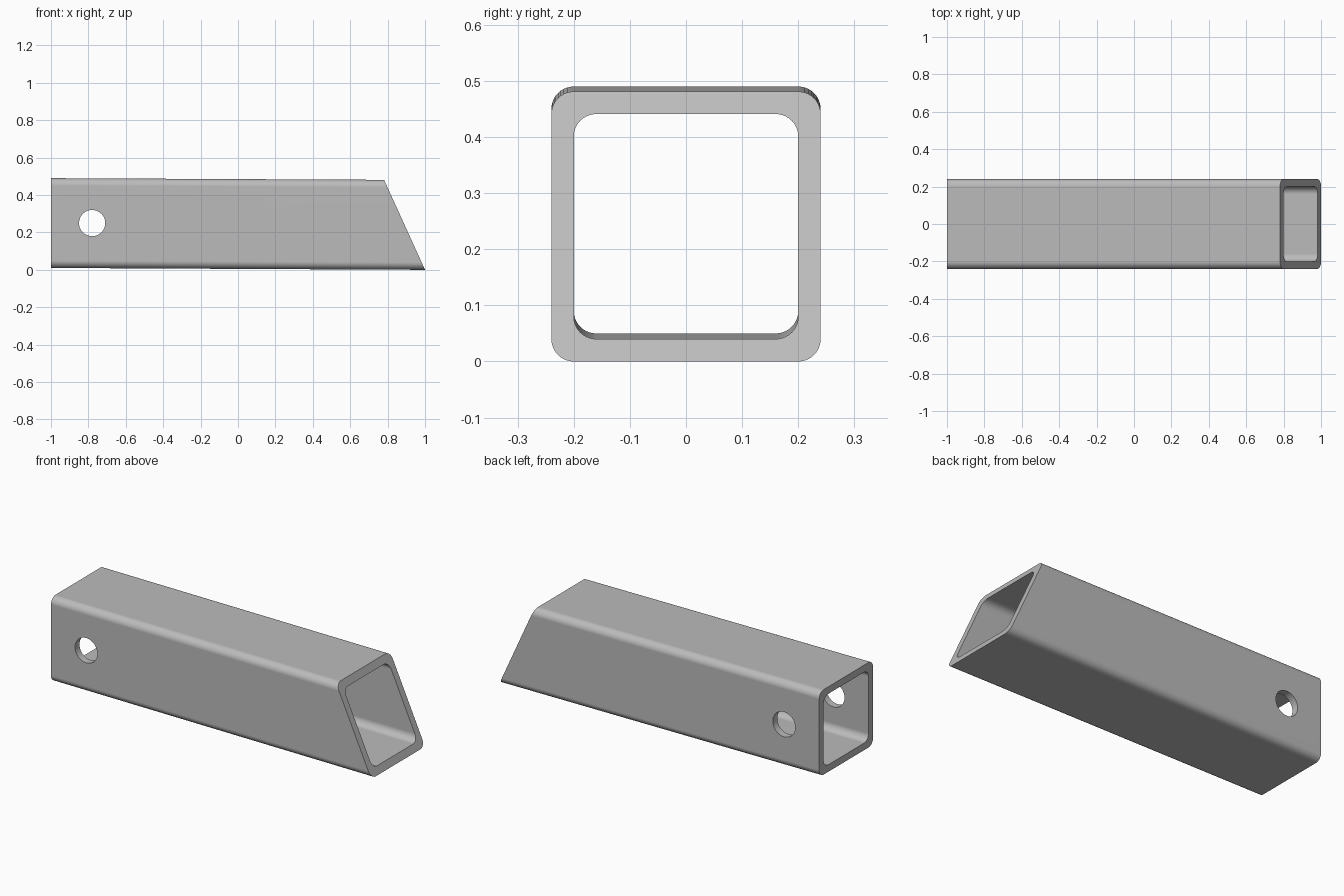
import bpy, bmesh, math
from mathutils import Matrix

cube = bpy.data.objects.get("Cube")
if cube:
    bpy.data.objects.remove(cube, do_unlink=True)

SIZE, WALL, RADIUS, STEPS = 0.48, 0.04, 0.04, 10
TILT = 0.005          # slight fall of the tube along x
MITRE = 0.456         # x run per unit height of the slanted end


def new_object(name, bm):
    mesh = bpy.data.meshes.new(name)
    bm.to_mesh(mesh)
    bm.free()
    obj = bpy.data.objects.new(name, mesh)
    bpy.context.collection.objects.link(obj)
    return obj


def rounded_square(half, radius):
    """Points (y, z) around a rounded square centred on the tube axis."""
    points = []
    for corner in range(4):
        start = corner * math.pi / 2
        cy = (half - radius) * (1 if corner in (0, 3) else -1)
        cz = (half - radius) * (1 if corner in (0, 1) else -1)
        for i in range(STEPS + 1):
            a = start + i / STEPS * math.pi / 2
            points.append((cy + radius * math.cos(a), cz + radius * math.sin(a)))
    return points


def loop_pair(bm, points):
    """One vertex ring at the square end and one at the mitred end."""
    square, mitred = [], []
    for y, z in points:
        z += SIZE / 2
        square.append(bm.verts.new((-1, y, z + 2 * TILT)))
        x = 1 - MITRE * z
        mitred.append(bm.verts.new((x, y, z + TILT * (1 - x))))
    return square, mitred


def bridge(bm, a, b):
    for i in range(len(a)):
        j = (i + 1) % len(a)
        bm.faces.new((a[i], a[j], b[j], b[i]))


# Hollow tube: outer skin, inner skin and the two end rims
bm = bmesh.new()
outer = loop_pair(bm, rounded_square(SIZE / 2, RADIUS))
inner = loop_pair(bm, rounded_square(SIZE / 2 - WALL, RADIUS))
bridge(bm, outer[0], outer[1])
bridge(bm, inner[1], inner[0])
bridge(bm, inner[0], outer[0])
bridge(bm, outer[1], inner[1])
bmesh.ops.recalc_face_normals(bm, faces=bm.faces)
tube = new_object("square_tube", bm)

# Pin hole through both side walls
bm = bmesh.new()
bmesh.ops.create_cone(bm, cap_ends=True, segments=48, radius1=0.07, radius2=0.07, depth=1,
                      matrix=Matrix.Translation((-0.78, 0, 0.25)) @ Matrix.Rotation(math.pi / 2, 4, 'X'))
cutter = new_object("pin_hole_cutter", bm)
cutter.hide_render = True

bpy.ops.object.select_all(action='DESELECT')
tube.select_set(True)
bpy.context.view_layer.objects.active = tube
cut = tube.modifiers.new("pin_hole", 'BOOLEAN')
cut.operation, cut.solver, cut.object = 'DIFFERENCE', 'EXACT', cutter
bpy.ops.object.modifier_apply(modifier=cut.name)
bpy.data.objects.remove(cutter, do_unlink=True)

# Smooth corners, crisp rims and flat walls
bpy.ops.object.shade_smooth_by_angle(angle=math.radians(30))
weighted = tube.modifiers.new("flat_walls", 'WEIGHTED_NORMAL')
weighted.keep_sharp = True

# Steel grey
steel = bpy.data.materials.new("steel_grey")
steel.use_nodes = True
colour = (0.5, 0.5, 0.5, 1)
steel.diffuse_color = colour
steel.node_tree.nodes["Principled BSDF"].inputs["Base Color"].default_value = colour
tube.data.materials.clear()
tube.data.materials.append(steel)
